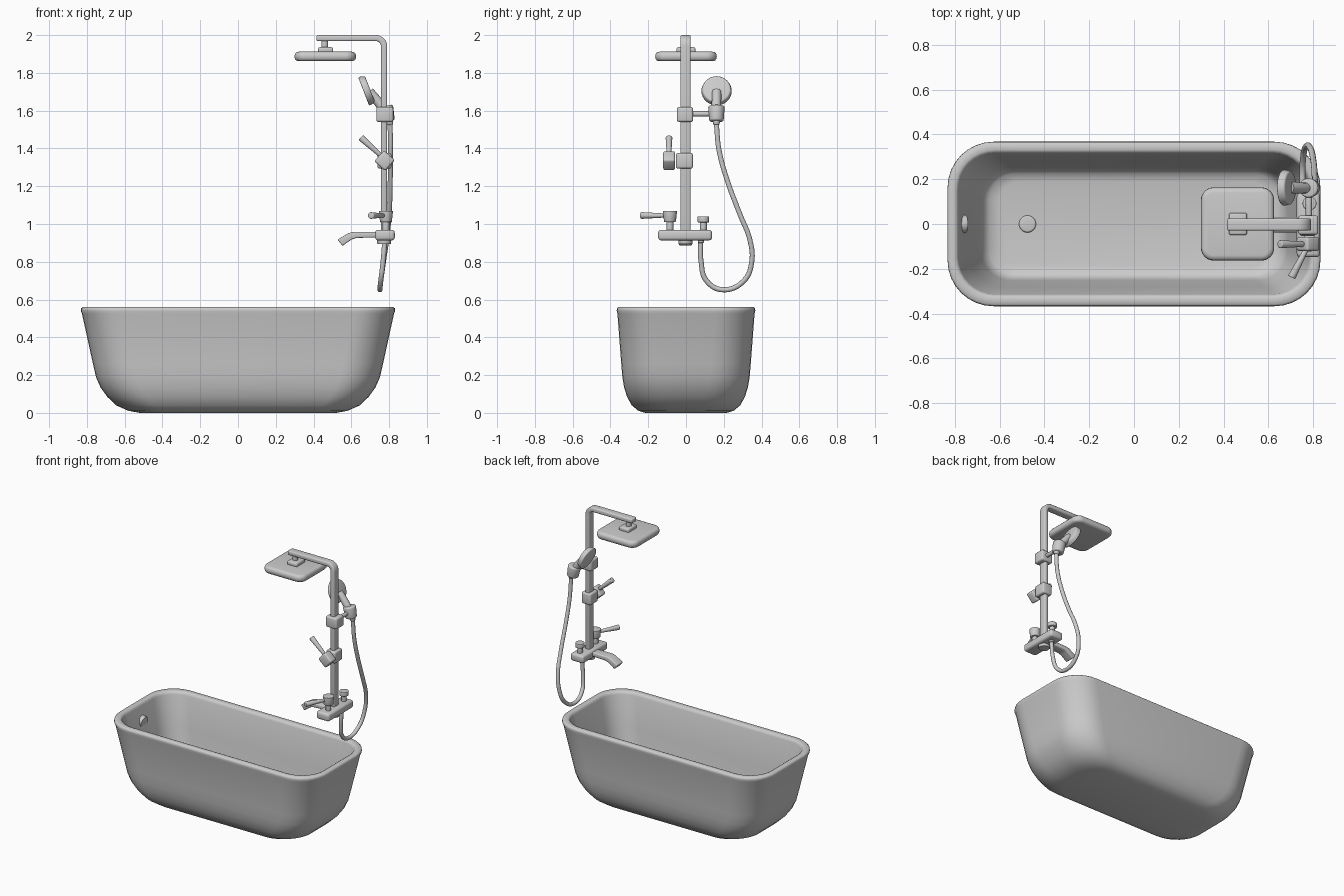
import bpy, bmesh
from math import sin, cos, pi, radians
from mathutils import Vector

if "Cube" in bpy.data.objects:
    bpy.data.objects.remove(bpy.data.objects["Cube"])


def finish(obj, bevel=0.0, seg=3, angle=40):
    bpy.ops.object.select_all(action='DESELECT')
    obj.select_set(True)
    bpy.context.view_layer.objects.active = obj
    if bevel:
        m = obj.modifiers.new("bevel", 'BEVEL')
        m.width, m.segments, m.limit_method = bevel, seg, 'ANGLE'
        m.angle_limit = radians(35)
        bpy.ops.object.modifier_apply(modifier=m.name)
    bpy.ops.object.shade_smooth_by_angle(angle=radians(angle))
    return obj


def from_bmesh(name, bm, **kw):
    bmesh.ops.recalc_face_normals(bm, faces=bm.faces)
    me = bpy.data.meshes.new(name)
    bm.to_mesh(me)
    bm.free()
    obj = bpy.data.objects.new(name, me)
    bpy.context.collection.objects.link(obj)
    return finish(obj, **kw)


def rounded_rect(hx, hy, r, n=8):
    pts = []
    for k, (sx, sy) in enumerate([(1, 1), (-1, 1), (-1, -1), (1, -1)]):
        for i in range(n + 1):
            a = pi / 2 * (k + i / n)
            pts.append((sx * (hx - r) + r * cos(a), sy * (hy - r) + r * sin(a)))
    return pts


def loft(name, rings, center=(0, 0), **kw):
    """Stack of rounded rectangles (half x, half y, corner radius, z)."""
    bm = bmesh.new()
    loops = [[bm.verts.new((x + center[0], y + center[1], z)) for x, y in rounded_rect(hx, hy, r)]
             for hx, hy, r, z in rings]
    for a, b in zip(loops, loops[1:]):
        n = len(a)
        for i in range(n):
            bm.faces.new((a[i], a[(i + 1) % n], b[(i + 1) % n], b[i]))
    bm.faces.new(loops[0])
    bm.faces.new(loops[-1])
    return from_bmesh(name, bm, **kw)


def box(name, loc, size, bevel=0.012, tilt=0.0):
    bpy.ops.mesh.primitive_cube_add(size=1, location=loc)
    obj = bpy.context.object
    obj.name = name
    obj.scale = size
    bpy.ops.object.transform_apply(location=False, rotation=False, scale=True)
    obj.rotation_euler.y = tilt
    return finish(obj, bevel)


def rod(name, a, b, r0, r1=None, bevel=0.004):
    a, b = Vector(a), Vector(b)
    bpy.ops.mesh.primitive_cone_add(vertices=32, radius1=r0, radius2=r0 if r1 is None else r1,
                                    depth=(b - a).length, location=(a + b) / 2,
                                    rotation=(b - a).to_track_quat('Z', 'Y').to_euler())
    obj = bpy.context.object
    obj.name = name
    return finish(obj, bevel)


def prism(name, outline, y0, y1, bevel):
    """Outline in the xz plane, extruded along y."""
    bm = bmesh.new()
    f = bm.faces.new([bm.verts.new((x, y0, z)) for x, z in outline])
    ext = bmesh.ops.extrude_face_region(bm, geom=[f])
    bmesh.ops.translate(bm, vec=(0, y1 - y0, 0),
                        verts=[v for v in ext['geom'] if isinstance(v, bmesh.types.BMVert)])
    return from_bmesh(name, bm, bevel=bevel)


def tube(name, pts, r):
    cu = bpy.data.curves.new(name, 'CURVE')
    cu.dimensions, cu.bevel_depth, cu.bevel_resolution = '3D', r, 4
    cu.resolution_u, cu.use_fill_caps = 8, True
    sp = cu.splines.new('BEZIER')
    sp.bezier_points.add(len(pts) - 1)
    for bp, p in zip(sp.bezier_points, pts):
        bp.co = p
        bp.handle_left_type = bp.handle_right_type = 'AUTO'
    obj = bpy.data.objects.new(name, cu)
    bpy.context.collection.objects.link(obj)
    bpy.ops.object.select_all(action='DESELECT')
    obj.select_set(True)
    bpy.context.view_layer.objects.active = obj
    bpy.ops.object.convert(target='MESH')
    return finish(bpy.context.object)


# Bathtub: outer shell up, over the rim, down the inside
loft("bathtub", [
    (.52, .215, .16, 0), (.58, .252, .18, .011), (.645, .287, .195, .04), (.692, .312, .205, .085),
    (.728, .328, .21, .135), (.752, .337, .21, .19), (.768, .343, .21, .26),
    (.826, .363, .205, .525), (.832, .367, .205, .54), (.831, .366, .205, .553), (.823, .358, .195, .56),
    (.797, .330, .175, .56), (.788, .320, .17, .555), (.783, .314, .165, .54),
    (.730, .281, .15, .32), (.684, .252, .135, .13), (.670, .243, .13, .09),
    (.645, .225, .115, .065), (.60, .19, .09, .055)], angle=60)
rod("drain_cover", (-.475, 0, .045), (-.475, 0, .064), .04, .036, .006)
rod("overflow_cover", (-.78, 0, .443), (-.748, 0, .436), .04)

# Column with bent overhead arm
arc = [(pi / 2) * i / 8 for i in range(9)]
cx, cz = .73, 1.94
outline = [(.757, .90), (.79, .90)]
outline += [(cx + .06 * cos(a), cz + .06 * sin(a)) for a in arc]
outline += [(.415, 2.0), (.415, 1.968)]
outline += [(cx + .027 * cos(a), cz + .028 * sin(a)) for a in reversed(arc)]
prism("column_and_arm", outline, -.03, .025, .009)
rod("column_foot", (.774, -.003, .893), (.774, -.003, .93), .037)

# Overhead shower
loft("overhead_shower", [
    (.140, .140, .033, 1.862), (.154, .154, .047, 1.865), (.161, .161, .054, 1.875),
    (.163, .163, .056, 1.887), (.161, .161, .054, 1.899), (.154, .154, .047, 1.909),
    (.140, .140, .033, 1.912)], center=(.462, 0), angle=60)
box("overhead_mount", (.464, 0, 1.92), (.08, .10, .032), .01)
rod("overhead_neck", (.459, 0, 1.92), (.459, 0, 1.98), .018)

# Hand shower, holder and hose
box("holder_collar", (.777, -.005, 1.58), (.09, .086, .08))
rod("holder_rod", (.78, .02, 1.583), (.78, .14, 1.583), .014)
rod("hand_shower_holder", (.777, .161, 1.625), (.793, .161, 1.543), .044, .038, .01)
n = Vector((-.93, 0, -.36)).normalized()
c = Vector((.682, .162, 1.708))
rod("hand_shower_head", c - n * .018, c + n * .018, .074, .082, .008)
tube("hand_shower_handle", [(.695, .162, 1.70), (.718, .162, 1.675), (.747, .161, 1.64),
                            (.782, .16, 1.59)], .025)
rod("hose_connector", (.80, .161, 1.56), (.806, .161, 1.525), .022, .016)
tube("shower_hose", [
    (.803, .161, 1.55), (.806, .164, 1.49), (.807, .175, 1.39), (.806, .217, 1.235), (.80, .286, 1.05),
    (.787, .338, .917), (.770, .348, .80), (.756, .307, .70), (.751, .195, .652),
    (.756, .108, .70), (.768, .08, .80), (.778, .078, .925)], .0135)

# Diverter valve halfway up the column
box("diverter_collar", (.775, -.008, 1.335), (.075, .09, .083))
box("diverter_body", (.776, -.089, 1.335), (.078, .064, .078), .012, radians(42))
rod("diverter_lever", (.765, -.09, 1.355), (.65, -.09, 1.458), .011, .018, .005)

# Bath mixer bar, spout and controls
box("mixer_bar", (.778, -.005, .941), (.104, .286, .056), .016)
prism("bath_spout", [(.75, .958), (.61, .958), (.585, .952), (.527, .917), (.553, .884),
                     (.60, .917), (.625, .926), (.75, .930)], -.037, .032, .007)
rod("handle_stem", (.783, -.085, .95), (.783, -.085, 1.02), .018)
rod("handle_body", (.783, -.085, 1.01), (.783, -.085, 1.07), .031, .038)
rod("handle_lever", (.775, -.10, 1.045), (.703, -.238, 1.045), .010, .018, .005)
rod("knob_stem", (.783, .092, .95), (.783, .092, 1.02), .018)
rod("diverter_knob", (.783, .092, 1.008), (.783, .092, 1.04), .031)
rod("hose_outlet", (.778, .079, .90), (.778, .079, .93), .016)
